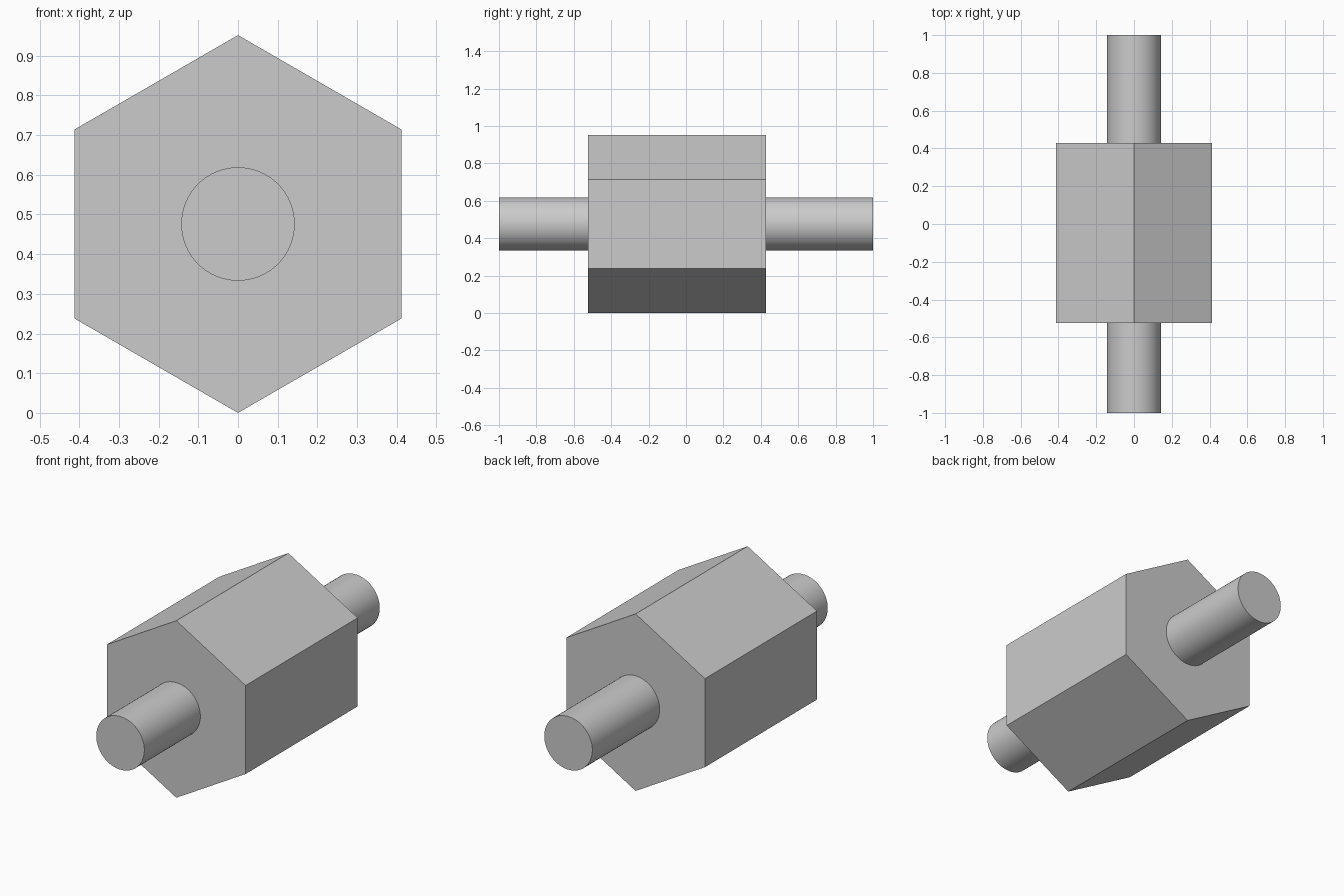
import bpy
import bmesh
from math import sin, cos, tau, radians
from mathutils import Vector

HEX_RADIUS = 0.476
SHAFT_RADIUS = 0.143
AXIS_HEIGHT = HEX_RADIUS

cube = bpy.data.objects.get("Cube")
if cube:
    bpy.data.objects.remove(cube, do_unlink=True)

grey = bpy.data.materials.new("plain grey")
grey.use_nodes = True
colour = (0.6, 0.6, 0.6, 1)
grey.diffuse_color = colour
grey.node_tree.nodes["Principled BSDF"].inputs["Base Color"].default_value = colour


def prism(name, sides, radius, front, back, smooth=False):
    """Regular prism along y, with one corner pointing straight up."""
    bm = bmesh.new()
    ring = [bm.verts.new((radius * sin(tau * i / sides), front,
                          AXIS_HEIGHT + radius * cos(tau * i / sides)))
            for i in range(sides)]
    face = bm.faces.new(ring)
    extruded = bmesh.ops.extrude_face_region(bm, geom=[face], use_keep_orig=True)
    moved = [v for v in extruded["geom"] if isinstance(v, bmesh.types.BMVert)]
    bmesh.ops.translate(bm, verts=moved, vec=Vector((0, back - front, 0)))
    bmesh.ops.recalc_face_normals(bm, faces=bm.faces)
    mesh = bpy.data.meshes.new(name)
    bm.to_mesh(mesh)
    bm.free()
    mesh.materials.append(grey)
    obj = bpy.data.objects.new(name, mesh)
    bpy.context.collection.objects.link(obj)
    if smooth:
        bpy.ops.object.select_all(action="DESELECT")
        obj.select_set(True)
        bpy.context.view_layer.objects.active = obj
        bpy.ops.object.shade_smooth_by_angle(angle=radians(30))
    return obj


# Six-sided body, set slightly towards the front
prism("hexagonal_body", 6, HEX_RADIUS, -0.524, 0.428)

# Round shaft running through the body
prism("round_shaft", 64, SHAFT_RADIUS, -1, 1, smooth=True)
